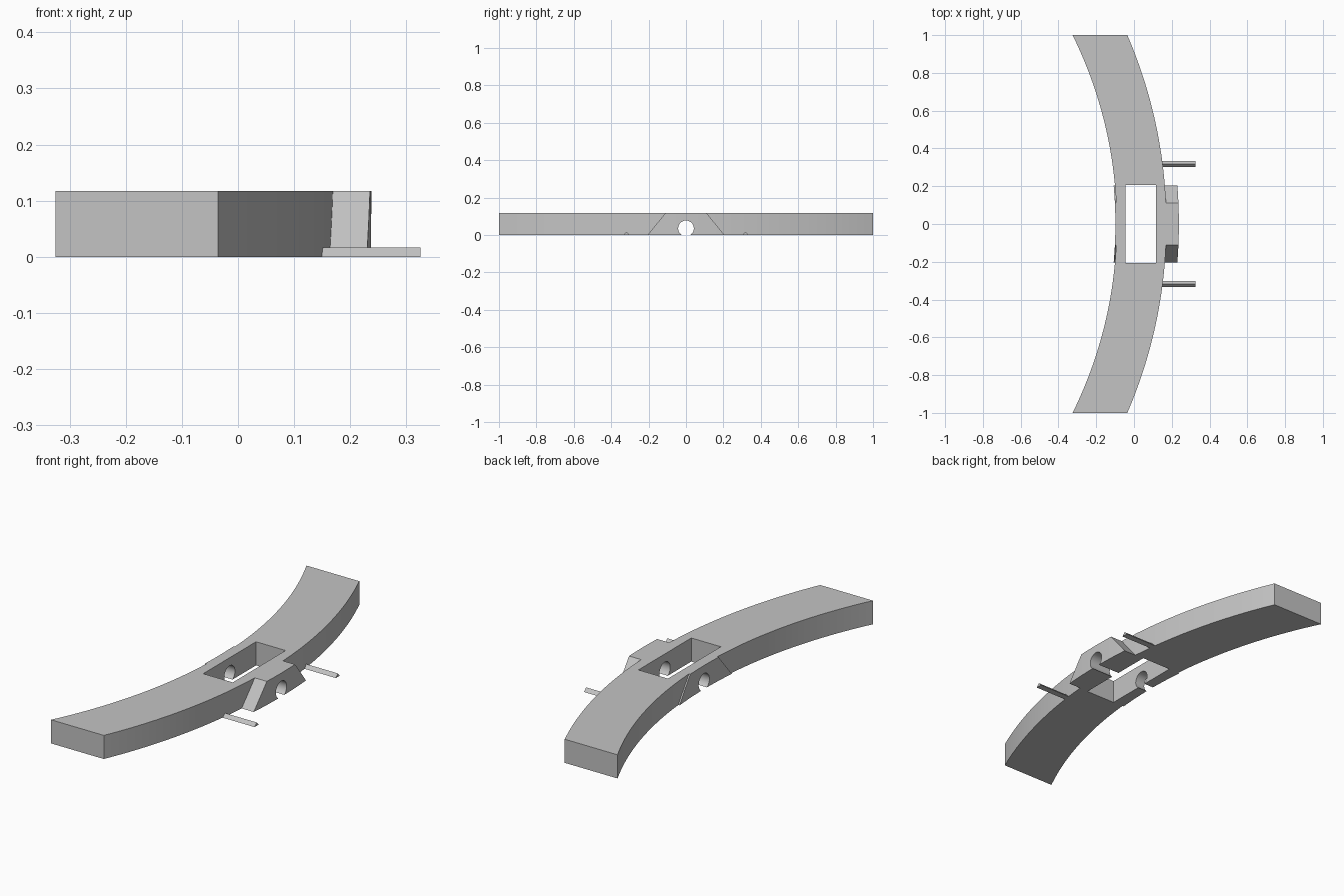
import bpy, bmesh, math
from mathutils import Vector

cube = bpy.data.objects.get("Cube")
if cube:
    bpy.data.objects.remove(cube, do_unlink=True)

HEIGHT = 0.117
OUTER_R, INNER_R = 2.52, 2.257
CENTRE_X = 0.1715 - OUTER_R      # shared centre of all the arcs

grey = bpy.data.materials.new("plain grey")
grey.use_nodes = True
grey.diffuse_color = (0.55, 0.55, 0.55, 1)
grey.node_tree.nodes["Principled BSDF"].inputs["Base Color"].default_value = grey.diffuse_color


def prism(name, profile, direction):
    """Extrude a closed planar profile along a direction."""
    bm = bmesh.new()
    face = bm.faces.new([bm.verts.new(p) for p in profile])
    extruded = bmesh.ops.extrude_face_region(bm, geom=[face])["geom"]
    verts = [g for g in extruded if isinstance(g, bmesh.types.BMVert)]
    bmesh.ops.translate(bm, verts=verts, vec=Vector(direction))
    bmesh.ops.recalc_face_normals(bm, faces=bm.faces)
    mesh = bpy.data.meshes.new(name)
    bm.to_mesh(mesh)
    bm.free()
    mesh.materials.append(grey)
    obj = bpy.data.objects.new(name, mesh)
    bpy.context.collection.objects.link(obj)
    return obj


def arc_slab(name, r_in, r_out, half_width, steps):
    """Slab between two concentric arcs, cut square at both ends."""
    ys = [half_width * (2 * i / steps - 1) for i in range(steps + 1)]
    outer = [(CENTRE_X + math.sqrt(r_out**2 - y * y), y, 0) for y in ys]
    inner = [(CENTRE_X + math.sqrt(r_in**2 - y * y), y, 0) for y in reversed(ys)]
    return prism(name, outer + inner, (0, 0, HEIGHT))


def combine(target, tool, operation):
    """Apply a boolean and discard the tool object."""
    mod = target.modifiers.new(operation, 'BOOLEAN')
    mod.operation, mod.object, mod.solver = operation, tool, 'EXACT'
    activate(target)
    bpy.ops.object.modifier_apply(modifier=mod.name)
    bpy.data.objects.remove(tool, do_unlink=True)


def activate(obj):
    bpy.ops.object.select_all(action='DESELECT')
    obj.select_set(True)
    bpy.context.view_layer.objects.active = obj


# Curved beam
beam = arc_slab("curved_beam", INNER_R, OUTER_R, 1.0, 64)

# Central boss with sloping ends, standing proud of both curved sides
boss = arc_slab("central_boss", INNER_R - 0.007, OUTER_R + 0.066, 0.3, 24)
trapezoid = [(-0.5, -0.221, -0.02), (-0.5, 0.221, -0.02),
             (-0.5, 0.094, 0.137), (-0.5, -0.094, 0.137)]
combine(boss, prism("boss_trim", trapezoid, (1, 0, 0)), 'INTERSECT')
combine(beam, boss, 'UNION')

# Rectangular window through the middle
window = [(-0.046, -0.207, -0.1), (0.116, -0.207, -0.1),
          (0.116, 0.207, -0.1), (-0.046, 0.207, -0.1)]
combine(beam, prism("window_cutter", window, (0, 0, 0.4)), 'DIFFERENCE')

# Round bore across the boss, open along the underside
angles = [2 * math.pi * (i + 0.5) / 40 for i in range(40)]
circle = [(-0.5, 0.042 * math.cos(a), 0.035 + 0.042 * math.sin(a)) for a in angles]
combine(beam, prism("bore_cutter", circle, (1, 0, 0)), 'DIFFERENCE')
activate(beam)
bpy.ops.object.shade_smooth_by_angle(angle=math.radians(25))

# Triangular pins either side of the boss
for side, label in ((1, "rear"), (-1, "front")):
    y = 0.318 * side
    triangle = [(0.14, y - 0.016, 0), (0.14, y + 0.016, 0), (0.14, y, 0.017)]
    prism(label + "_pin", triangle, (0.185, 0, 0))
